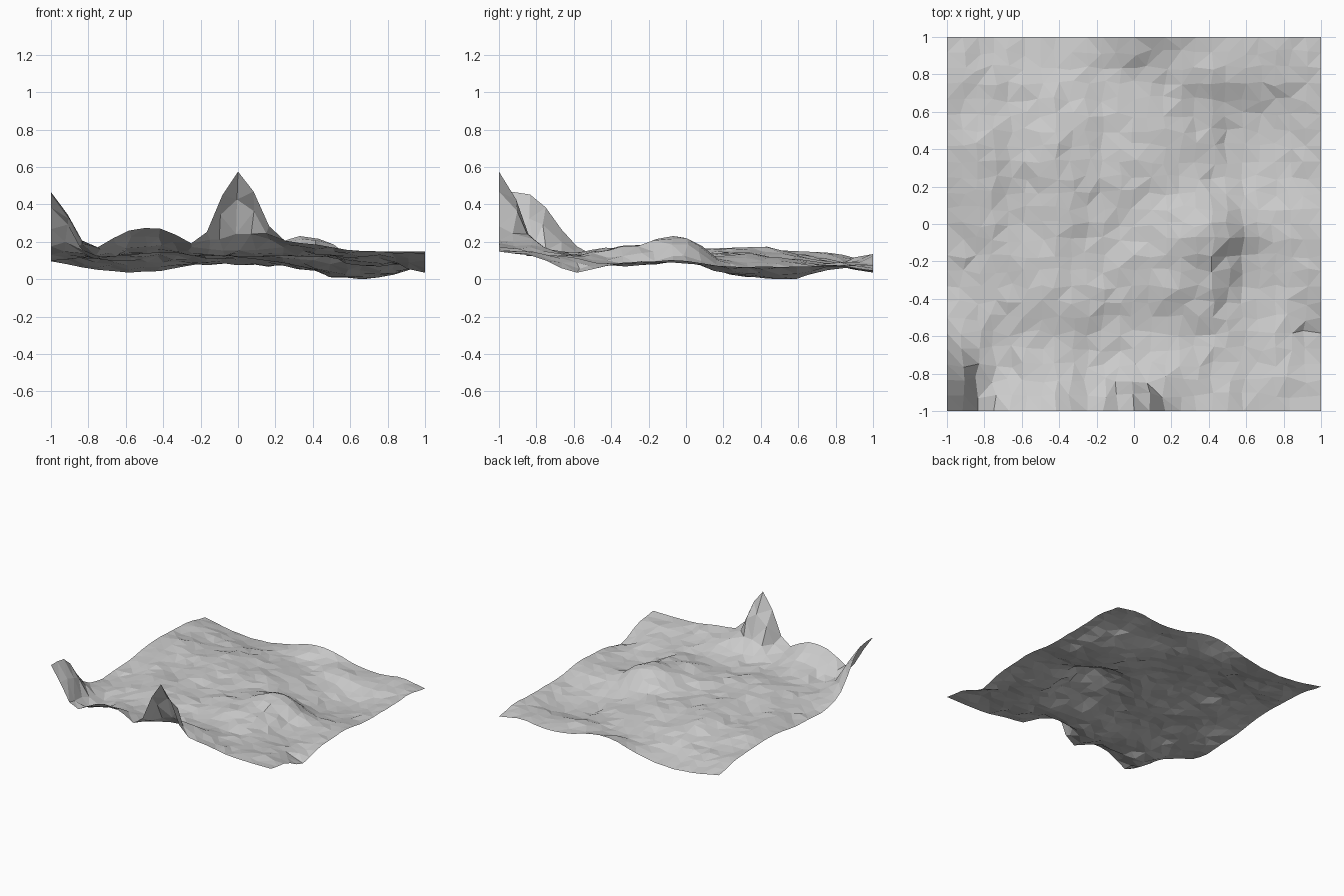
import bpy, bmesh, math, random

if "Cube" in bpy.data.objects:
    bpy.data.objects.remove(bpy.data.objects["Cube"])

random.seed(4)

# Coarse terrain heights in hundredths: rows go front to back, columns left to right
COARSE = [
    [48, 19, 27, 28, 22, 59, 25, 20, 17, 16, 16],
    [45, 15, 17, 18, 16, 21, 20, 16, 14, 15, 13],
    [20, 13, 15, 15, 14, 14, 14, 14, 12, 12, 5],
    [12, 14, 16, 18, 17, 15, 17, 17, 10, 9, 9],
    [12, 14, 17, 17, 15, 17, 19, 21, 10, 10, 11],
    [13, 17, 14, 17, 15, 14, 19, 24, 14, 10, 11],
    [16, 17, 14, 18, 15, 15, 12, 10, 5, 6, 8],
    [17, 18, 15, 18, 14, 14, 11, 6, 2, 4, 8],
    [16, 14, 12, 15, 12, 11, 9, 6, 2, 4, 8],
    [15, 12, 10, 9, 9, 9, 9, 10, 7, 8, 9],
    [11, 7, 5, 6, 10, 15, 13, 8, 7, 9, 6],
]
LAST = len(COARSE) - 1
CELLS = 24


def sample(values, t):
    """Catmull-Rom through evenly spaced values, t from 0 to LAST."""
    i = min(int(t), LAST - 1)
    f = t - i
    b, c = values[i], values[i + 1]
    a = values[i - 1] if i > 0 else b
    d = values[i + 2] if i + 2 <= LAST else c
    return b + 0.5 * f * (c - a + f * (2*a - 5*b + 4*c - d + f * (3*(b - c) + d - a)))


def height(x, y):
    tx, ty = (x + 1) / 2 * LAST, (y + 1) / 2 * LAST
    return sample([sample(row, tx) for row in COARSE], ty) / 100


# Terrain sheet: a grid with slightly uneven facets
bm = bmesh.new()
bmesh.ops.create_grid(bm, x_segments=CELLS, y_segments=CELLS, size=1)
for v in bm.verts:
    x, y = v.co.x, v.co.y
    inside = max(abs(x), abs(y)) < 0.99
    rough = 0.009 if inside else 0.003
    v.co.z = height(x, y) + random.uniform(-rough, rough)
    if inside:
        v.co.x += random.uniform(-0.018, 0.018)
        v.co.y += random.uniform(-0.018, 0.018)
lowest = min(v.co.z for v in bm.verts)
for v in bm.verts:
    v.co.z -= lowest
bmesh.ops.triangulate(bm, faces=bm.faces[:], quad_method='SHORT_EDGE')
bmesh.ops.recalc_face_normals(bm, faces=bm.faces[:])
if sum(f.normal.z for f in bm.faces) < 0:
    bmesh.ops.reverse_faces(bm, faces=bm.faces[:])

mesh = bpy.data.meshes.new("terrain")
bm.to_mesh(mesh)
bm.free()
terrain = bpy.data.objects.new("terrain", mesh)
bpy.context.collection.objects.link(terrain)

# Plain light grey rock
rock = bpy.data.materials.new("light grey rock")
rock.diffuse_color = (0.6, 0.6, 0.6, 1)
rock.use_nodes = True
rock.node_tree.nodes["Principled BSDF"].inputs["Base Color"].default_value = rock.diffuse_color
mesh.materials.append(rock)
